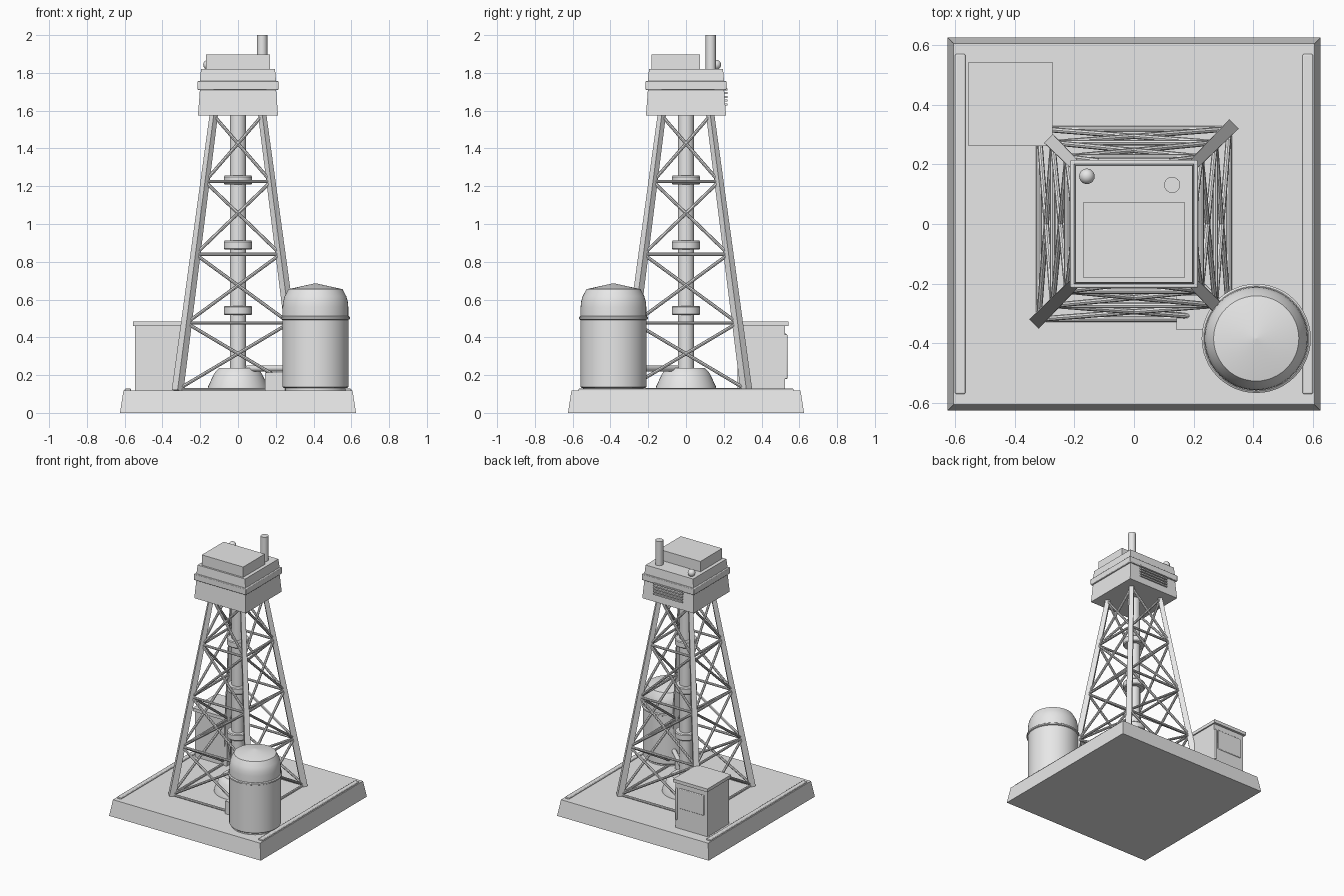
import bpy
import bmesh
import math
from mathutils import Vector

cube = bpy.data.objects.get("Cube")
if cube:
    bpy.data.objects.remove(cube, do_unlink=True)

grey = bpy.data.materials.new("plain_grey")
grey.use_nodes = True
grey.diffuse_color = (0.8, 0.8, 0.8, 1)
grey.node_tree.nodes["Principled BSDF"].inputs["Base Color"].default_value = (0.8, 0.8, 0.8, 1)


def finish(name, bm, smooth=False, bevel=0):
    bmesh.ops.recalc_face_normals(bm, faces=bm.faces)
    mesh = bpy.data.meshes.new(name)
    bm.to_mesh(mesh)
    bm.free()
    mesh.materials.append(grey)
    obj = bpy.data.objects.new(name, mesh)
    bpy.context.collection.objects.link(obj)
    if bevel:
        mod = obj.modifiers.new("Bevel", "BEVEL")
        mod.width, mod.segments = bevel, 2
    if smooth:
        bpy.ops.object.select_all(action="DESELECT")
        obj.select_set(True)
        bpy.context.view_layer.objects.active = obj
        bpy.ops.object.shade_smooth_by_angle(angle=math.radians(35))
    return obj


def box(name, x, y, z, bevel=0, taper=1.0):
    """Box from (min, max) ranges; taper scales the upper face."""
    bm = bmesh.new()
    bmesh.ops.create_cube(bm, size=1)
    for v in bm.verts:
        s = taper if v.co.z > 0 else 1
        v.co = [(a + b) / 2 + c * (b - a) * k
                for (a, b), c, k in zip((x, y, z), v.co, (s, s, 1))]
    return finish(name, bm, bevel > 0, bevel)


def lathe(name, profile, centre=(0, 0), sides=40):
    """Solid of revolution from (radius, height) points."""
    bm = bmesh.new()
    pts = [(0, profile[0][1])] + list(profile) + [(0, profile[-1][1])]
    verts = [bm.verts.new((centre[0] + r, centre[1], z)) for r, z in pts]
    edges = [bm.edges.new(pair) for pair in zip(verts, verts[1:])]
    bmesh.ops.spin(bm, geom=verts + edges, cent=(*centre, 0), axis=(0, 0, 1),
                   angle=math.tau, steps=sides)
    bmesh.ops.remove_doubles(bm, verts=bm.verts, dist=0.0002)
    return finish(name, bm, True)


def bar(name, start, end, r1, r2=None, sides=8, turn=0):
    """Straight tube between two points."""
    a, b = Vector(start), Vector(end)
    bm = bmesh.new()
    bmesh.ops.create_cone(bm, cap_ends=True, segments=sides, radius1=r1,
                          radius2=r2 or r1, depth=(b - a).length)
    bmesh.ops.rotate(bm, verts=bm.verts, cent=(0, 0, 0),
                     matrix=(b - a).to_track_quat("Z", "Y").to_matrix()
                     @ Vector((1, 0, 0)).rotation_difference(
                         Vector((math.cos(turn), math.sin(turn), 0))).to_matrix())
    bmesh.ops.translate(bm, verts=bm.verts, vec=(a + b) / 2)
    return finish(name, bm, sides > 4)


# Sloped base slab with a raised strip on each side
box("base_slab", (-.625, .625), (-.625, .625), (0, .118), taper=.97)
for side, x in (("left", .583), ("right", -.583)):
    box(side + "_base_strip", (x - .017, x + .017), (-.57, .57), (.114, .128), .004)

# Four slanted legs, square in section
LOW, HIGH = .118, 1.58


def spread(z):
    return .32 + (.128 - .32) * (z - LOW) / (HIGH - LOW)


corners = [(1, 1), (-1, 1), (-1, -1), (1, -1)]
for i, (sx, sy) in enumerate(corners):
    bar(f"tower_leg_{i + 1}", (sx * .32, sy * .32, LOW),
        (sx * .128, sy * .128, HIGH), .031, .022, 4, math.radians(45))

# Horizontal and crossed braces on every side of the tower
levels = [.124, .476, .84, 1.225, 1.575]
for i, p in enumerate(corners):
    q = corners[(i + 1) % 4]

    def at(c, z):
        return (c[0] * spread(z), c[1] * spread(z), z)

    for j, z in enumerate(levels[:-1]):
        up = levels[j + 1]
        bar(f"horizontal_brace_{i + 1}_{j + 1}", at(p, z), at(q, z), .009)
        bar(f"cross_brace_{i + 1}_{j + 1}_a", at(p, z), at(q, up), .009)
        bar(f"cross_brace_{i + 1}_{j + 1}_b", at(q, z), at(p, up), .009)

# Central column with collars and a cone foot
lathe("central_column", [(.043, .2), (.043, 1.58)])
for i, z in enumerate((.542, .888, 1.232)):
    lathe(f"column_collar_{i + 1}", [(.07, z - .024), (.075, z - .018),
                                     (.075, z + .018), (.07, z + .024)])
lathe("column_foot", [(.162, .116), (.158, .14), (.128, .205), (.118, .22), (.1, .238)])

# Tower head: tapered cabin, lip, upper tier and roof box
box("head_cabin", (-.212, .212), (-.212, .212), (1.575, 1.715), taper=.95)
box("head_lip", (-.214, .214), (-.214, .214), (1.71, 1.756), .004)
box("head_upper_tier", (-.202, .202), (-.202, .202), (1.75, 1.82), taper=.97)
box("roof_box", (-.17, .17), (-.182, .074), (1.815, 1.897))
lathe("chimney", [(.027, 1.815), (.027, 2)], (.128, .131), 24)
bm = bmesh.new()
bmesh.ops.create_uvsphere(bm, u_segments=20, v_segments=12, radius=.026)
bmesh.ops.translate(bm, verts=bm.verts, vec=(-.158, .16, 1.843))
finish("roof_ball", bm, True)
for i in range(5):
    z = 1.628 + i * .02
    box(f"vent_slat_{i + 1}", (-.12, .12), (.195, .219), (z, z + .01))

# Storage tank with a seam ring and a domed lid
TANK = (.41, -.384)
lathe("tank_pad", [(.16, .116), (.16, .14)], TANK)
lathe("tank_body", [(.168, .132), (.175, .138), (.175, .502)], TANK, 48)
lathe("tank_ring", [(.176, .493), (.183, .497), (.183, .507), (.176, .512)], TANK, 48)
lathe("tank_lid", [(.174, .5), (.174, .56), (.171, .59), (.163, .618),
                   (.143, .655), (.002, .686)], TANK, 48)
bar("tank_pipe", (.05, -.047, .235), (*TANK, .235), .016, sides=16)
box("pump_box", (.142, .26), (-.355, -.24), (.114, .213))

# Shed with an overhanging roof, a window and a rail at the back
box("shed_body", (-.545, -.283), (.272, .525), (.114, .465))
box("shed_roof", (-.556, -.274), (.262, .543), (.46, .484))
box("shed_window", (-.52, -.315), (.523, .532), (.27, .42), .006)
box("shed_rail", (-.298, -.284), (.52, .537), (.18, .415), .005)
